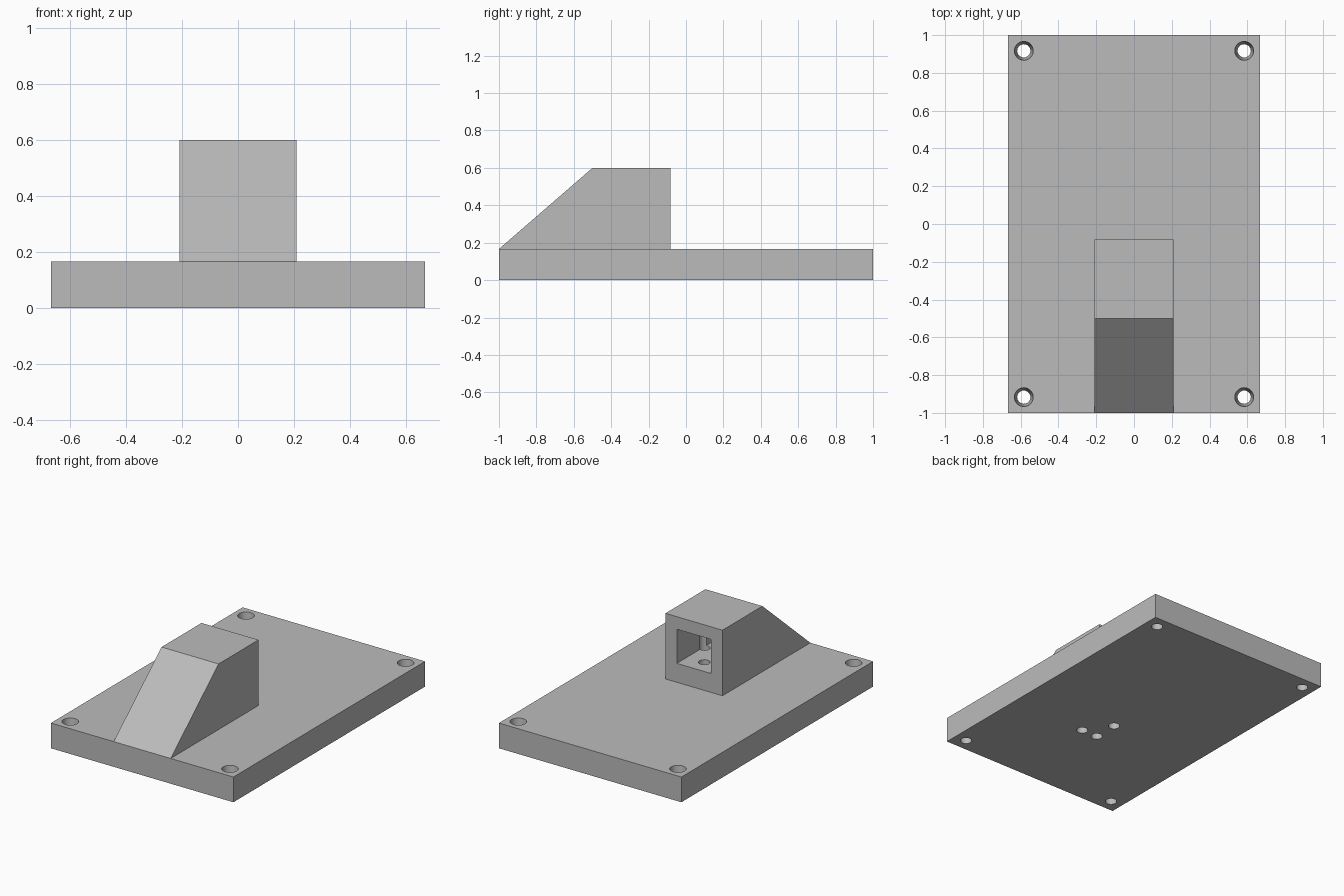
import bpy, bmesh
from mathutils import Matrix

cube = bpy.data.objects.get("Cube")
if cube:
    bpy.data.objects.remove(cube, do_unlink=True)

U = 1 / 12  # design module
BASE_TOP = 2 * U
FLOOR = 3.5 * U

grey = bpy.data.materials.new("plain_grey")
grey.use_nodes = True
colour = (0.5, 0.5, 0.5, 1)
grey.diffuse_color = colour
grey.node_tree.nodes["Principled BSDF"].inputs["Base Color"].default_value = colour


def make(name, bm):
    bmesh.ops.recalc_face_normals(bm, faces=bm.faces)
    mesh = bpy.data.meshes.new(name)
    bm.to_mesh(mesh)
    bm.free()
    mesh.materials.append(grey)
    obj = bpy.data.objects.new(name, mesh)
    bpy.context.collection.objects.link(obj)
    return obj


def side_prism(name, profile, half_width):
    """Extrude a (y, z) outline across x."""
    bm = bmesh.new()
    face = bm.faces.new([bm.verts.new((-half_width, y, z)) for y, z in profile])
    new = bmesh.ops.extrude_face_region(bm, geom=[face])["geom"]
    moved = [v for v in new if isinstance(v, bmesh.types.BMVert)]
    bmesh.ops.translate(bm, verts=moved, vec=(2 * half_width, 0, 0))
    return make(name, bm)


def box(name, half_width, y0, y1, z0, z1):
    return side_prism(name, [(y0, z0), (y1, z0), (y1, z1), (y0, z1)], half_width)


def peg(name, x, y, z0, z1, r0, r1):
    bm = bmesh.new()
    bmesh.ops.create_cone(bm, cap_ends=True, segments=32, radius1=r0, radius2=r1,
                          depth=z1 - z0, matrix=Matrix.Translation((x, y, (z0 + z1) / 2)))
    return make(name, bm)


def boolean(target, other, operation):
    mod = target.modifiers.new(other.name, "BOOLEAN")
    mod.operation = operation
    mod.solver = "EXACT"
    mod.object = other
    bpy.context.view_layer.objects.active = target
    bpy.ops.object.modifier_apply(modifier=mod.name)
    bpy.data.objects.remove(other, do_unlink=True)


# Base plate and sloped socket housing, joined into one solid
body = box("base_plate_with_housing", 8 * U, -1, 1, 0, BASE_TOP)
housing = side_prism("housing", [(-1, BASE_TOP), (-1 + U / 50, BASE_TOP - U / 5), (-U, BASE_TOP - U / 5),
                                 (-U, 0.6), (-0.5, 0.6)], 2.5 * U)
boolean(body, housing, "UNION")

# Socket cavity open at the back
boolean(body, box("socket_cavity", 1.5 * U, -0.5, 0.1, FLOOR, 0.517), "DIFFERENCE")

# Pin holes; the side one grooves the cavity wall
for x, y in ((0, -2.3 * U), (0, -4.3 * U), (1.4 * U, -4.3 * U)):
    boolean(body, peg("pin_hole", x, y, -0.1, 0.5, 0.035, 0.035), "DIFFERENCE")

# Tapered corner screw holes
for sx in (-1, 1):
    for sy in (-1, 1):
        hole = peg("screw_hole", sx * 7 * U, sy * 11 * U, -BASE_TOP / 2, BASE_TOP * 1.5, 0.0275, 0.0575)
        boolean(body, hole, "DIFFERENCE")

bpy.context.view_layer.objects.active = body
body.select_set(True)
bpy.ops.object.shade_smooth_by_angle()
